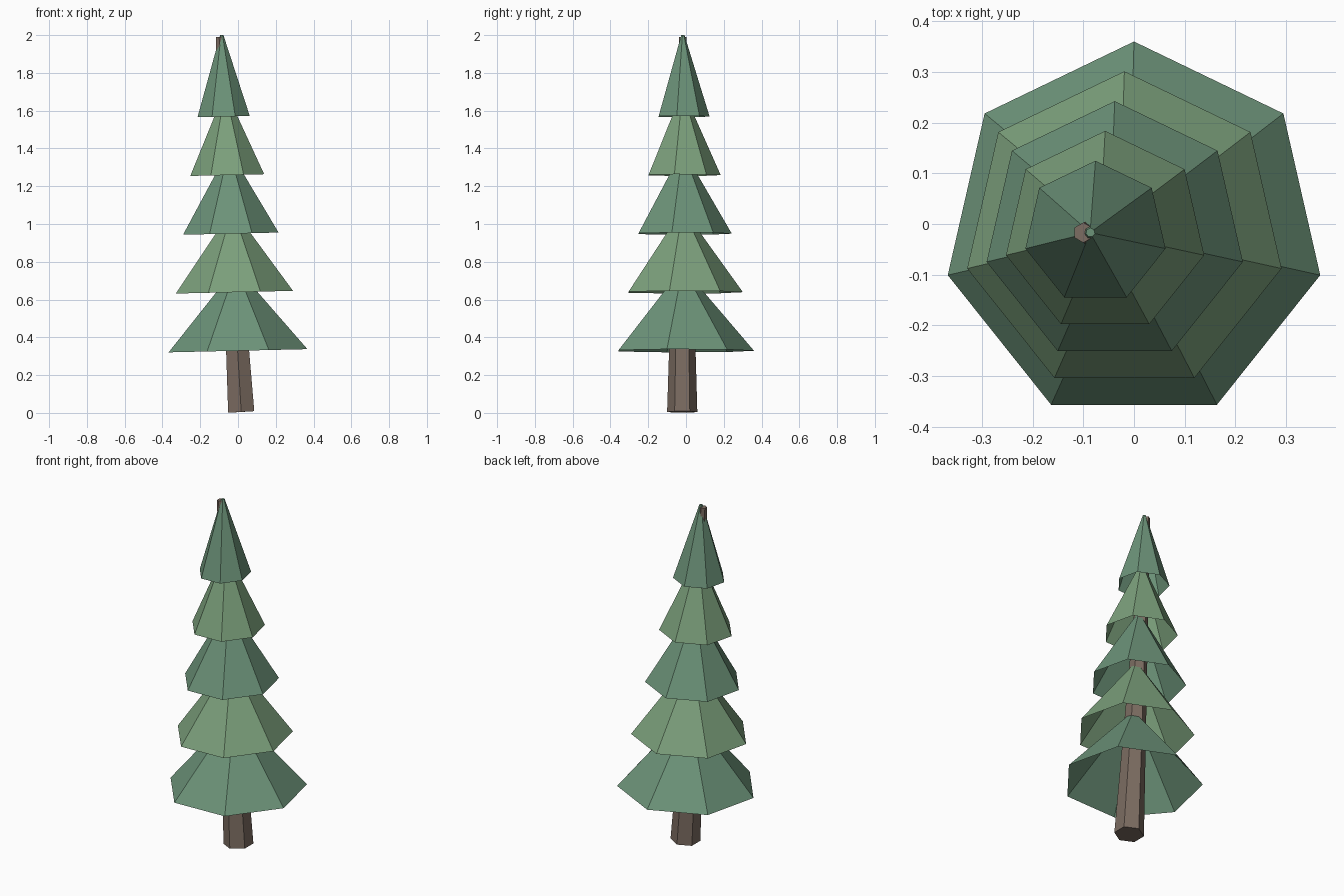
import bpy, bmesh
from math import sin, cos, tau
from mathutils import Vector, Matrix

if "Cube" in bpy.data.objects:
    bpy.data.objects.remove(bpy.data.objects["Cube"])


def material(name, rgb):
    m = bpy.data.materials.new(name)
    m.diffuse_color = (*rgb, 1)
    m.use_nodes = True
    m.node_tree.nodes["Principled BSDF"].inputs["Base Color"].default_value = m.diffuse_color
    return m


def frustum(name, sides, base, tip, r1, r2, mat, cap_base):
    """Tapered prism from base to tip, with a corner towards +y."""
    base, tip = Vector(base), Vector(tip)
    axis = tip - base
    rot = Vector((0, 0, 1)).rotation_difference(axis.normalized()).to_matrix()
    bm = bmesh.new()
    rings = []
    for centre, r in ((base, r1), (tip, r2)):
        rings.append([bm.verts.new(centre + rot @ Vector(
            (-r * sin(tau * i / sides), r * cos(tau * i / sides), 0)))
            for i in range(sides)])
    low, high = rings
    for i in range(sides):
        j = (i + 1) % sides
        bm.faces.new((low[i], low[j], high[j], high[i]))
    bm.faces.new(high)
    if cap_base:
        bm.faces.new(low[::-1])
    mesh = bpy.data.meshes.new(name)
    bm.to_mesh(mesh)
    bm.free()
    mesh.materials.append(mat)
    obj = bpy.data.objects.new(name, mesh)
    bpy.context.collection.objects.link(obj)
    return obj


bark = material("bark", (0.20, 0.15, 0.12))
greens = [material("dark_needles", (0.15, 0.29, 0.19)),
          material("light_needles", (0.20, 0.35, 0.20))]

# Leaning trunk, running the full height of the tree
frustum("trunk", 6, (0.017, -0.02, 0.005), (-0.1, -0.017, 1.99),
        0.08, 0.02, bark, True)

# Five hollow foliage skirts, stacked along the lean and shrinking upwards
for i in range(5):
    x, z = -0.019 * i, 0.329 + 0.31 * i
    frustum(f"foliage_tier_{i + 1}", 7, (x, -0.017, z),
            (x - 0.01, -0.017, z + 0.431),
            0.377 - 0.0588 * i, 0.009, greens[i % 2], False)
